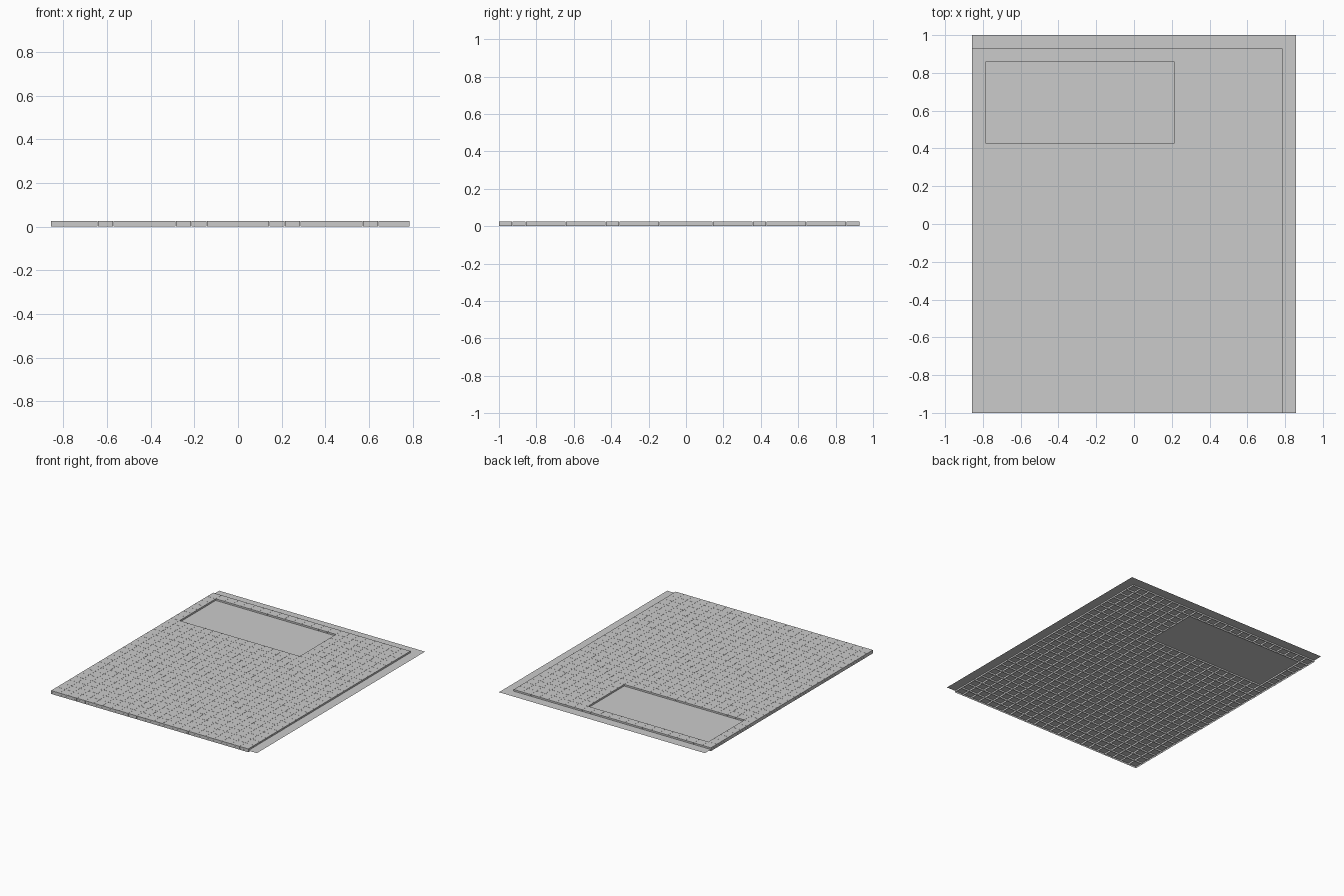
import bpy, bmesh
from mathutils import Matrix

if "Cube" in bpy.data.objects:
    bpy.data.objects.remove(bpy.data.objects["Cube"])

U = 1 / 14          # grid unit
GAP = 0.001         # joint between tiles
TOP = 0.025         # tile height
MID = 0.0125        # height of the grout sheet


def finish(bm, name):
    mesh = bpy.data.meshes.new(name)
    bm.to_mesh(mesh)
    bm.free()
    obj = bpy.data.objects.new(name, mesh)
    bpy.context.collection.objects.link(obj)
    return obj


def add_tile(bm, i, j):
    """Box filling grid cell i, j, open underneath."""
    s = U - GAP
    m = Matrix.Translation(((i + 0.5) * U, (j + 0.5) * U, TOP / 2)) @ Matrix.Diagonal((s, s, TOP, 1))
    verts = bmesh.ops.create_cube(bm, size=1, matrix=m)["verts"]
    faces = {f for v in verts for f in v.link_faces}
    bottom = min(faces, key=lambda f: f.calc_center_median().z)
    bmesh.ops.delete(bm, geom=[bottom], context='FACES_ONLY')


# thin sheet running through the tiles, filling the recess floor and border
bm = bmesh.new()
bmesh.ops.create_grid(bm, x_segments=1, y_segments=1, size=0.5,
                      matrix=Matrix.Translation((0, 0, MID)) @ Matrix.Diagonal((24 * U, 28 * U, 1, 1)))
finish(bm, "base_sheet")

# field of square tiles with a rectangular recess left out
bm = bmesh.new()
for i in range(-12, 11):
    for j in range(-14, 13):
        if not (-11 <= i < 3 and 6 <= j < 12):
            add_tile(bm, i, j)
finish(bm, "floor_tiles")
